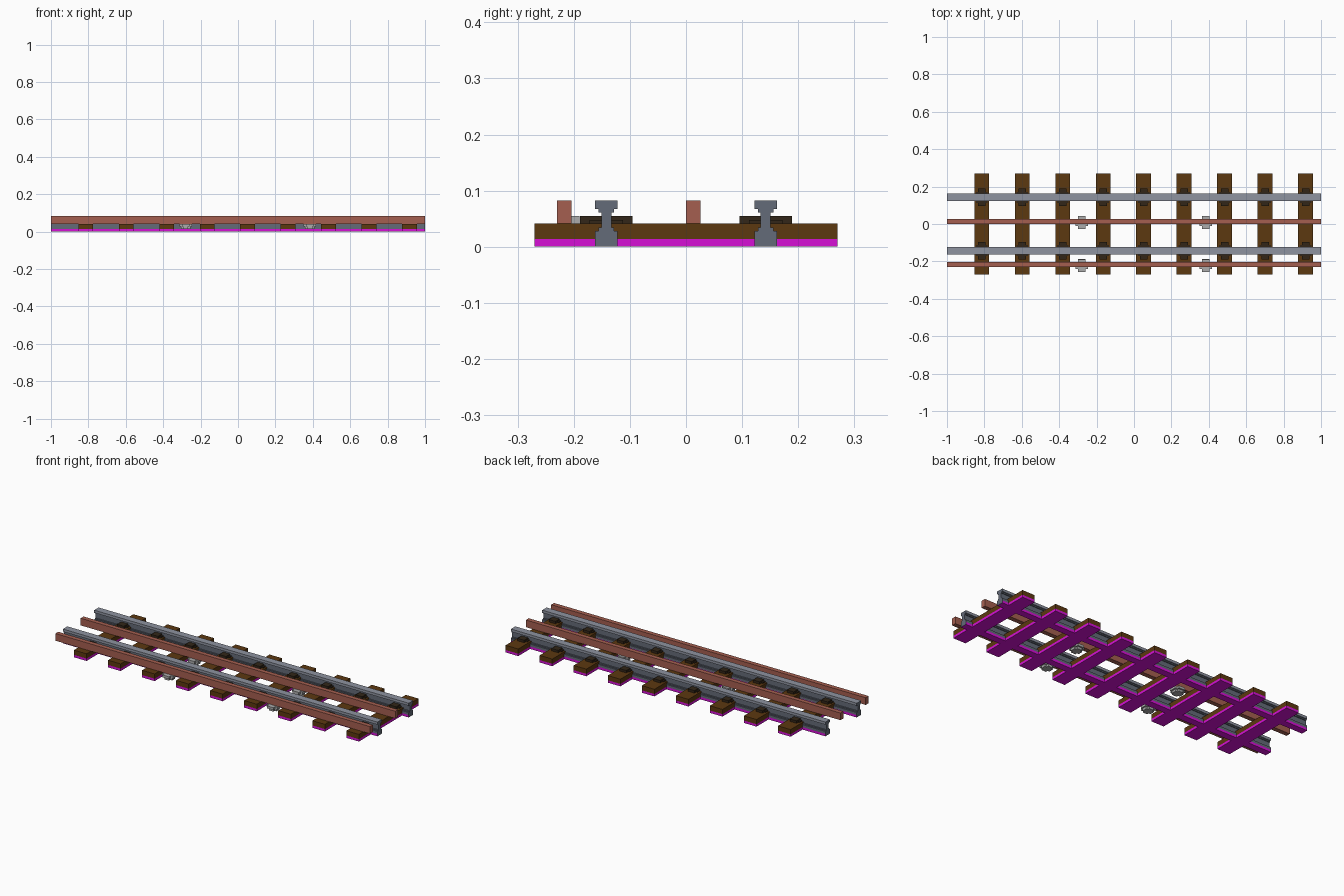
import bpy, bmesh

if "Cube" in bpy.data.objects:
    bpy.data.objects.remove(bpy.data.objects["Cube"])


def material(name, srgb):
    lin = [(c / 255 / 12.92 if c < 11 else ((c / 255 + 0.055) / 1.055) ** 2.4) for c in srgb]
    m = bpy.data.materials.new(name)
    m.use_nodes = True
    m.diffuse_color = (*lin, 1)
    m.node_tree.nodes["Principled BSDF"].inputs["Base Color"].default_value = (*lin, 1)
    return m


WOOD = material("brown wood", (92, 56, 16))
BASE = material("magenta underside", (214, 16, 214))
STEEL = material("polished steel", (142, 147, 160))
WEB = material("dark steel", (100, 107, 120))
RUST = material("rusty red", (165, 95, 80))
CHAIR = material("dark iron", (50, 38, 24))
CERAMIC = material("pale grey ceramic", (172, 172, 172))


def prism(name, profile, x0, x1, mats, rule=None):
    """Extrude a (y, z) profile along x; rule picks the material slot of a face."""
    bm = bmesh.new()
    a = [bm.verts.new((x0, y, z)) for y, z in profile]
    b = [bm.verts.new((x1, y, z)) for y, z in profile]
    n = len(profile)
    bm.faces.new(a)
    bm.faces.new(b)
    for i in range(n):
        j = (i + 1) % n
        bm.faces.new((a[i], a[j], b[j], b[i]))
    bmesh.ops.recalc_face_normals(bm, faces=bm.faces)
    if rule:
        for f in bm.faces:
            f.material_index = rule(f.calc_center_median(), f.normal)
    me = bpy.data.meshes.new(name)
    bm.to_mesh(me)
    bm.free()
    for m in mats:
        me.materials.append(m)
    ob = bpy.data.objects.new(name, me)
    bpy.context.collection.objects.link(ob)
    return ob


def box(name, x0, x1, y0, y1, z0, z1, mat):
    return prism(name, [(y0, z0), (y1, z0), (y1, z1), (y0, z1)], x0, x1, [mat])


RAIL_Y = 0.142
BED = 0.014
TIE_TOP = 0.041

# Sleepers with a coloured lower layer, and the chairs that hold the rails
for i in range(9):
    x = -0.814 + 0.2165 * i
    box("sleeper", x - 0.04, x + 0.04, -0.27, 0.27, BED, TIE_TOP, WOOD)
    box("sleeper_base", x - 0.04, x + 0.04, -0.27, 0.27, 0, BED, BASE)
    for s in (-1, 1):
        for d in (-1, 1):
            edges = sorted((s * RAIL_Y + d * 0.009, s * RAIL_Y + d * 0.047))
            box("rail_chair", x - 0.021, x + 0.021, *edges, 0.028, 0.055, CHAIR)
            edges = sorted((s * RAIL_Y + d * 0.009, s * RAIL_Y + d * 0.03))
            box("chair_plate", x - 0.03, x + 0.03, *edges, 0.028, 0.048, CHAIR)

# Running rails: foot, web and head in one section
HALF = [(0.02, 0), (0.02, BED), (0.02, 0.028), (0.014, 0.028), (0.014, 0.034),
        (0.009, 0.034), (0.009, 0.061), (0.014, 0.061), (0.014, 0.067),
        (0.02, 0.067), (0.02, 0.082)]


def rail_colour(c, n):
    if abs(n.x) < 0.5 and c.z < BED:
        return 2
    return 0 if c.z > 0.066 else 1


for s, side in ((-1, "front"), (1, "back")):
    section = [(s * RAIL_Y + y, z) for y, z in HALF]
    section += [(s * RAIL_Y - y, z) for y, z in reversed(HALF)]
    prism(side + "_running_rail", section, -1, 1, [STEEL, WEB, BASE], rail_colour)

# Conductor rails on stepped insulators
for y, name in ((-0.217, "outer"), (0.013, "centre")):
    box(name + "_conductor_rail", -1, 1, y - 0.013, y + 0.013, TIE_TOP, 0.082, RUST)
    for x in (-0.28, 0.384):
        for rx, ry, z0, z1 in ((0.034, 0.018, 0.027, 0.041), (0.02, 0.034, 0.027, 0.041),
                               (0.026, 0.014, 0.014, 0.027), (0.014, 0.026, 0.014, 0.027)):
            box(name + "_insulator", x - rx, x + rx, y - 0.005 - ry, y - 0.005 + ry, z0, z1, CERAMIC)
        if name == "outer":
            box("insulator_clip", x - 0.02, x + 0.02, y + 0.013, y + 0.027, 0.035, 0.055, CERAMIC)
